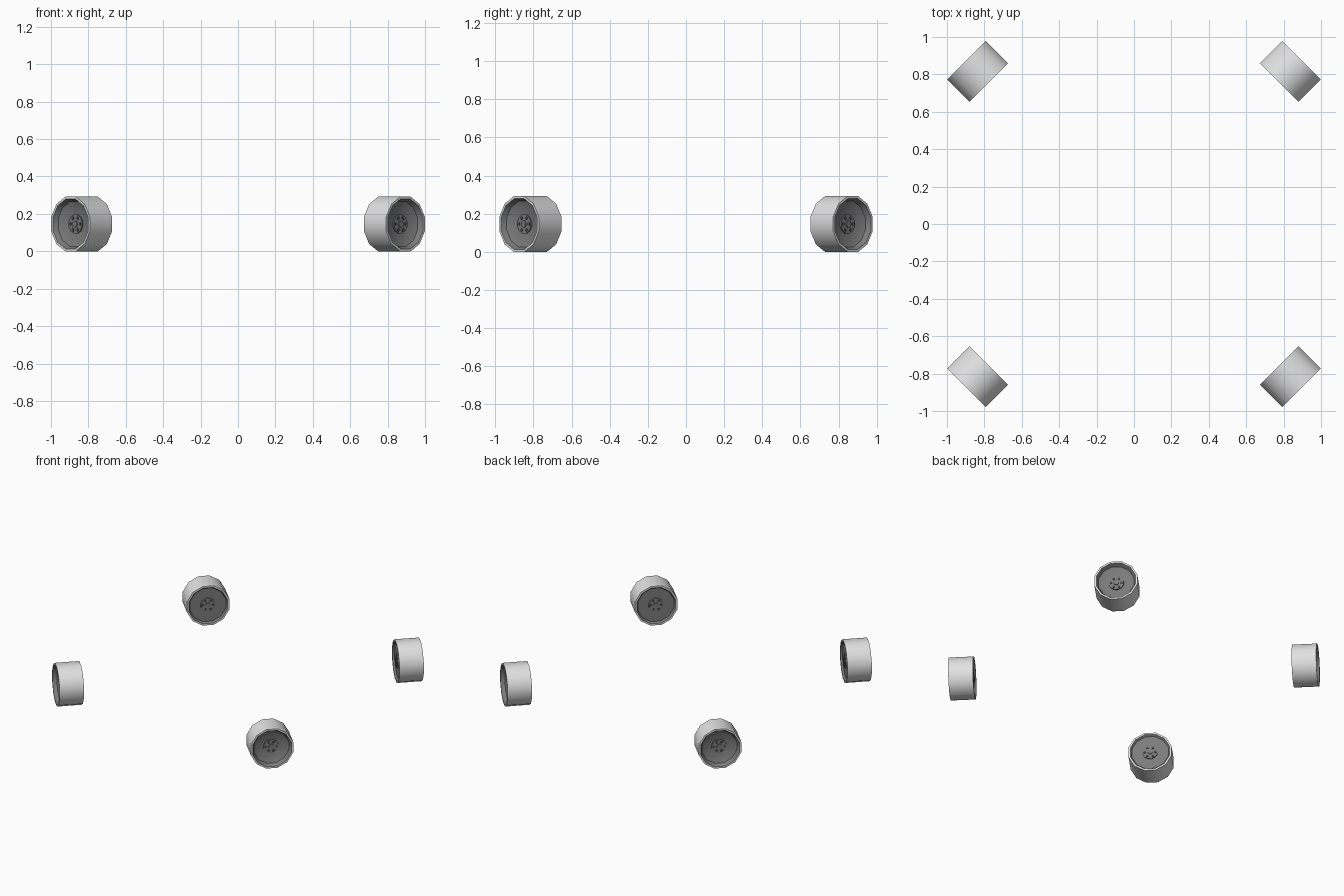
import bpy, bmesh, math
from mathutils import Matrix, Vector

if "Cube" in bpy.data.objects:
    bpy.data.objects.remove(bpy.data.objects["Cube"])


def material(name, v):
    m = bpy.data.materials.new(name)
    m.diffuse_color = (v, v, v, 1)
    m.use_nodes = True
    m.node_tree.nodes["Principled BSDF"].inputs["Base Color"].default_value = m.diffuse_color
    return m


LIGHT = material("light grey tyre", 0.75)
DARK = material("dark grey rim", 0.20)
NUT = material("charcoal nuts", 0.08)


def lathe(name, profile, mats, mat_ids, sides, matrix):
    """Spin (x, radius) points about local x; radius 0 ends close the surface."""
    bm = bmesh.new()
    rings = []
    for x, r in profile:
        if r == 0:
            rings.append([bm.verts.new((x, 0, 0))] * sides)
        else:
            rings.append([bm.verts.new((x, r * math.cos(a), r * math.sin(a)))
                          for a in [(k + 0.5) * math.tau / sides for k in range(sides)]])
    for i in range(len(rings) - 1):
        a, b = rings[i], rings[i + 1]
        for k in range(sides):
            n = (k + 1) % sides
            loop = list(dict.fromkeys([a[k], a[n], b[n], b[k]]))
            bm.faces.new(loop).material_index = mat_ids[i]
    bmesh.ops.recalc_face_normals(bm, faces=bm.faces)
    me = bpy.data.meshes.new(name)
    bm.to_mesh(me)
    bm.free()
    for m in mats:
        me.materials.append(m)
    ob = bpy.data.objects.new(name, me)
    bpy.context.collection.objects.link(ob)
    ob.matrix_world = matrix
    bpy.ops.object.select_all(action='DESELECT')
    ob.select_set(True)
    bpy.context.view_layer.objects.active = ob
    bpy.ops.object.shade_smooth_by_angle(angle=math.radians(35))
    return ob


H = 0.084   # half tyre width
R = 0.151   # corner radius of the twelve-sided tyre

# tyre with a shallow inner face and a deep outer dish
WHEEL = [(-H + 0.014, 0), (-H + 0.014, 0.128), (-H, 0.138), (-H, R),
         (H, R), (H, 0.138), (H - 0.028, 0.124), (H - 0.044, 0.088),
         (H - 0.044, 0)]
WHEEL_MATS = [1, 1, 0, 0, 0, 1, 1, 1]


def hub(name, face, out, matrix):
    """Hub plate, centre cap and six nuts on one side of a wheel."""
    def disc(part, x0, x1, r, mat, sides, at=(0, 0)):
        m = matrix @ Matrix.Translation(Vector((face, at[0], at[1])))
        lathe(name + part, [(x0 * out, 0), (x0 * out, r), (x1 * out, r), (x1 * out, 0)],
              [mat], [0, 0, 0], sides, m)
    disc("_plate", -0.004, 0.008, 0.052, DARK, 12)
    disc("_cap", 0.0, 0.014, 0.018, DARK, 12)
    for k in range(6):
        a = k * math.tau / 6
        disc("_nut", 0.0, 0.012, 0.009, NUT, 6, (0.036 * math.cos(a), 0.036 * math.sin(a)))


# four wheels, each facing outward along its diagonal
for sx, xn in ((1, "right"), (-1, "left")):
    for sy, yn in ((1, "back"), (-1, "front")):
        M = (Matrix.Translation((sx * 0.836, sy * 0.816, R * math.cos(math.pi / 12)))
             @ Matrix.Rotation(math.atan2(sy, sx), 4, 'Z'))
        base = f"{yn}_{xn}"
        lathe(base + "_wheel", WHEEL, [LIGHT, DARK], WHEEL_MATS, 12, M)
        hub(base + "_outer_hub", H - 0.044, 1, M)
        hub(base + "_inner_hub", -H + 0.014, -1, M)
